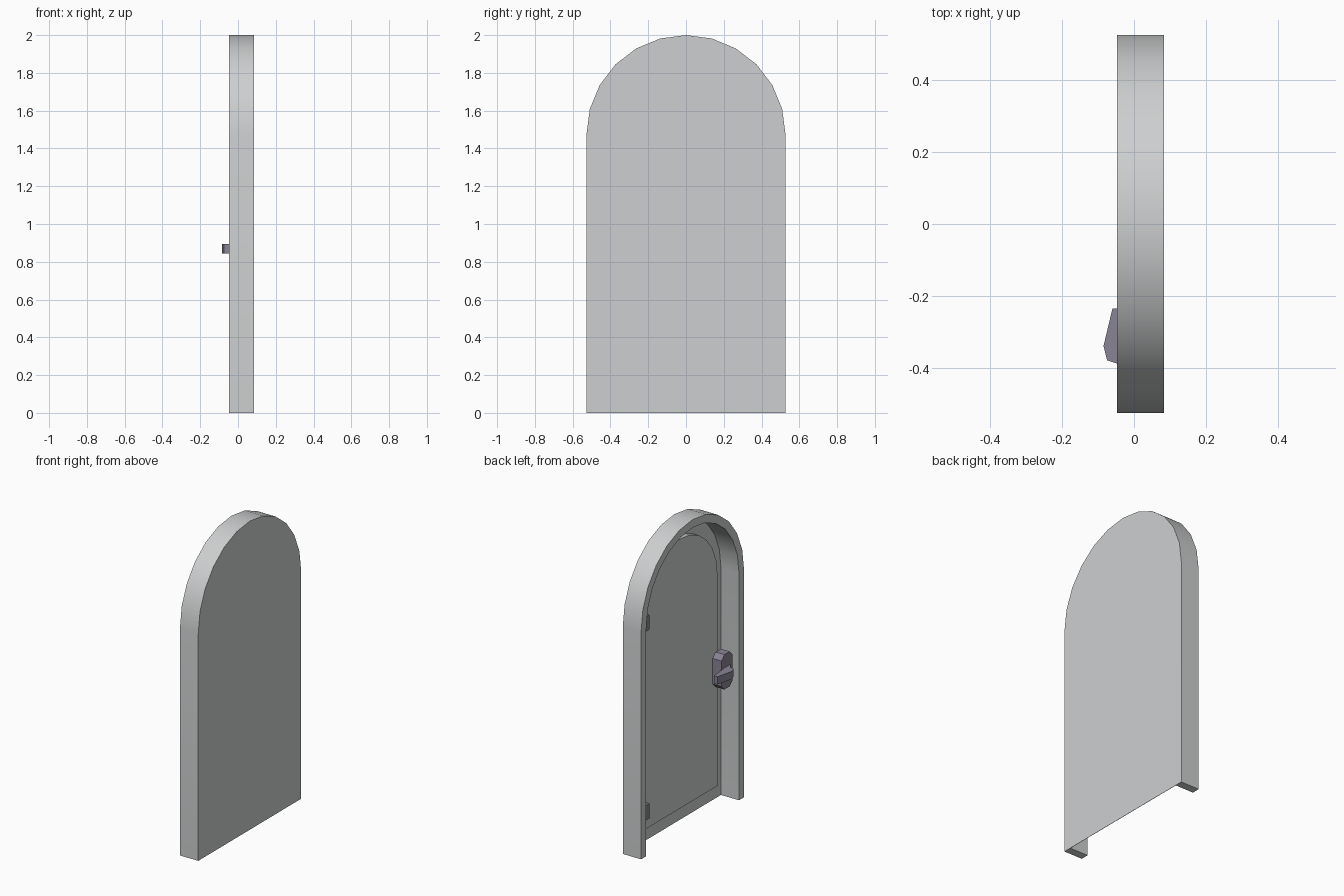
import bpy, bmesh, math
from mathutils import Vector

cube = bpy.data.objects.get("Cube")
if cube:
    bpy.data.objects.remove(cube, do_unlink=True)


def material(name, colour):
    m = bpy.data.materials.new(name)
    m.use_nodes = True
    m.diffuse_color = (*colour, 1)
    m.node_tree.nodes["Principled BSDF"].inputs["Base Color"].default_value = (*colour, 1)
    return m


GREY = material("light grey", (0.61, 0.625, 0.63))
METAL = material("purple grey metal", (0.25, 0.23, 0.30))
DARK = material("dark grey hinge", (0.24, 0.24, 0.25))

BACK, FRONT = 0.084, -0.047     # x of the flat side and of the open side
LEAF, PANEL = 0.082, 0.04       # x of the leaf and raised panel faces
SPRING, STEPS = 1.473, 12       # height where the arch begins, arch sides


def arch(radius, bottom=0.0):
    """Outline of an arched doorway as (y, z) points."""
    pts = [(-radius, bottom)]
    for i in range(STEPS + 1):
        a = math.pi - math.pi * i / STEPS
        pts.append((radius * math.cos(a), SPRING + radius * math.sin(a)))
    return pts + [(radius, bottom)]


def prism(name, outline, direction, mat, smooth=False):
    """Extrude a closed outline of 3D points along a direction."""
    bm = bmesh.new()
    base = bm.faces.new([bm.verts.new(p) for p in outline])
    top = bmesh.ops.extrude_face_region(bm, geom=[base])["geom"]
    moved = [v for v in top if isinstance(v, bmesh.types.BMVert)]
    bmesh.ops.translate(bm, vec=Vector(direction), verts=moved)
    bmesh.ops.recalc_face_normals(bm, faces=bm.faces)
    mesh = bpy.data.meshes.new(name)
    bm.to_mesh(mesh)
    bm.free()
    mesh.materials.append(mat)
    obj = bpy.data.objects.new(name, mesh)
    bpy.context.collection.objects.link(obj)
    if smooth:
        bpy.ops.object.select_all(action="DESELECT")
        obj.select_set(True)
        bpy.context.view_layer.objects.active = obj
        bpy.ops.object.shade_smooth_by_angle(angle=math.radians(30))
    return obj


def slab(name, outline, x0, x1, mat, smooth=False):
    return prism(name, [(x0, y, z) for y, z in outline], (x1 - x0, 0, 0), mat, smooth)


# Arched frame, open at the bottom
slab("frame", arch(0.527) + arch(0.475)[::-1], FRONT, BACK, GREY, True)

# Thin door leaf closing the flat side, with a raised inner panel
slab("door_leaf", arch(0.475), LEAF, BACK, GREY)
slab("door_panel", arch(0.38, 0.107), PANEL, LEAF, GREY, True)

# Two block hinges between the panel and the +y side of the frame
for name, z in (("lower_hinge", 0.187), ("upper_hinge", 1.41)):
    slab(name, [(0.36, z), (0.475, z), (0.475, z + 0.095), (0.36, z + 0.095)],
         0.01, LEAF, DARK)

# Handle housing with clipped corners
mid_y, mid_z, half_w, half_h, clip = -0.388, 0.868, 0.057, 0.113, 0.03
corners = [(half_w, half_h - clip), (half_w - clip, half_h)]
quarter = corners + [(-y, z) for y, z in corners[::-1]]
plate = quarter + [(-y, -z) for y, z in quarter]
slab("handle_housing", [(mid_y + y, mid_z + z) for y, z in plate], -0.023, PANEL, METAL)

# Lever, drawn from above and extruded upwards
lever = [(-0.035, -0.235), (-0.06, -0.235), (-0.085, -0.34), (-0.075, -0.38),
         (-0.045, -0.39), (-0.023, -0.42), (-0.023, -0.36)]
prism("handle_lever", [(x, y, 0.845) for x, y in lever], (0, 0, 0.05), METAL)
